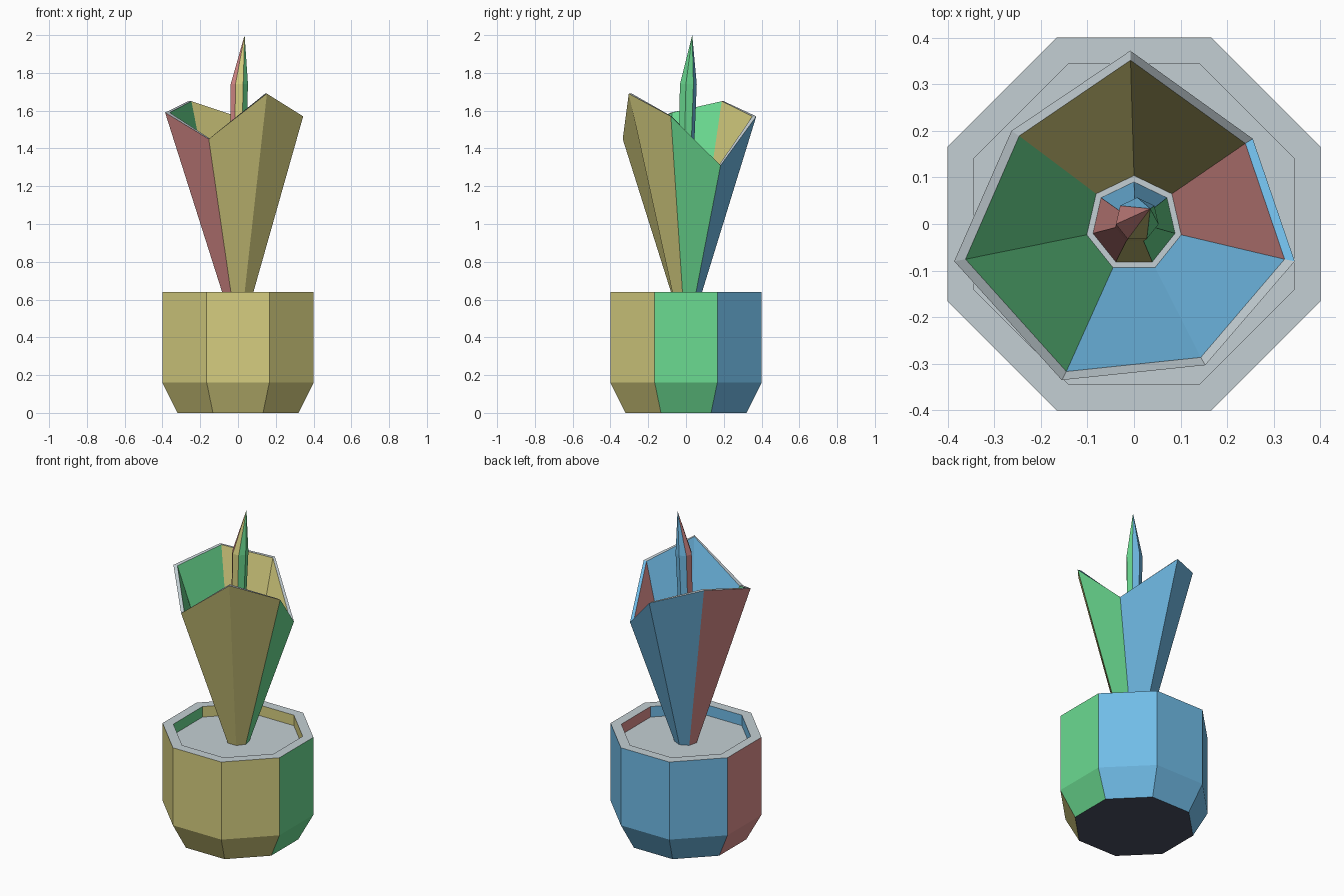
import bpy, bmesh, math

if "Cube" in bpy.data.objects:
    bpy.data.objects.remove(bpy.data.objects["Cube"])

# ---- six flat colours, one per facing direction ----
def linear(c):
    c /= 255
    return c / 12.92 if c <= 0.04045 else ((c + 0.055) / 1.055) ** 2.4

COLOURS = [("yellow_front", (214, 206, 128)), ("green_right", (107, 219, 145)),
           ("blue_back", (117, 195, 240)), ("red_left", (222, 144, 142)),
           ("grey_top", (196, 207, 212)), ("dark_underside", (76, 80, 98))]
MATERIALS = []
for name, rgb in COLOURS:
    m = bpy.data.materials.new(name)
    m.diffuse_color = (*[linear(c) for c in rgb], 1)
    m.use_nodes = True
    m.node_tree.nodes["Principled BSDF"].inputs["Base Color"].default_value = m.diffuse_color
    MATERIALS.append(m)

def facing(n):
    """Material index from the main direction of a normal (front/back win ties)."""
    ax, ay, az = abs(n.x), abs(n.y) * 1.05, abs(n.z)
    if ay >= ax and ay >= az:
        return 0 if n.y < 0 else 2
    if ax >= az:
        return 1 if n.x > 0 else 3
    return 4 if n.z > 0 else 5

def ring(n, radius, z, start, cx=0, cy=0):
    return [(cx + radius * math.cos(start + k * math.tau / n),
             cy + radius * math.sin(start + k * math.tau / n), z) for k in range(n)]

def loft(name, rings):
    """Closed body through rings of points; a one-point last ring makes a tip."""
    bm = bmesh.new()
    vs = [[bm.verts.new(p) for p in r] for r in rings]
    n = len(vs[0])
    for a, b in zip(vs, vs[1:]):
        for k in range(n):
            j = (k + 1) % n
            if len(b) == 1:
                bm.faces.new((a[k], a[j], b[0]))
            else:
                bm.faces.new((a[k], a[j], b[j], b[k]))
    bm.faces.new(vs[0][::-1])
    if len(vs[-1]) > 1:
        bm.faces.new(vs[-1])
    bm.normal_update()
    for f in bm.faces:
        f.material_index = facing(f.normal)
    me = bpy.data.meshes.new(name)
    for m in MATERIALS:
        me.materials.append(m)
    bm.to_mesh(me)
    bm.free()
    bpy.context.collection.objects.link(bpy.data.objects.new(name, me))

# ---- octagonal pot with sunken soil (sizes are flat-to-centre) ----
K = 1 / math.cos(math.pi / 8)
loft("pot", [ring(8, a * K, z, math.pi / 8) for a, z in
             ((0.32, 0), (0.40, 0.16), (0.40, 0.64), (0.343, 0.64), (0.343, 0.575))])

# ---- seven-sided flared flower with an uneven lip ----
UP = math.pi / 2
lip = [(-0.008, 0.372, 1.57), (-0.263, 0.20, 1.65), (-0.386, -0.08, 1.59),
       (-0.155, -0.335, 1.45), (0.153, -0.303, 1.69), (0.345, -0.08, 1.57),
       (0.255, 0.183, 1.31)]
lip_inner = [(x * 0.937, y * 0.945, z) for x, y, z in lip]
loft("flower_cup", [ring(7, 0.062, 0.565, UP), lip, lip_inner, ring(7, 0.104, 0.80, UP)])

# ---- pointed centre spike ----
loft("flower_spike", [ring(7, 0.091, 0.79, UP), ring(7, 0.043, 1.45, UP, 0.002, 0.002),
                      ring(7, 0.047, 1.74, UP, 0.007, 0.010), [(0.035, 0.033, 2.0)]])
